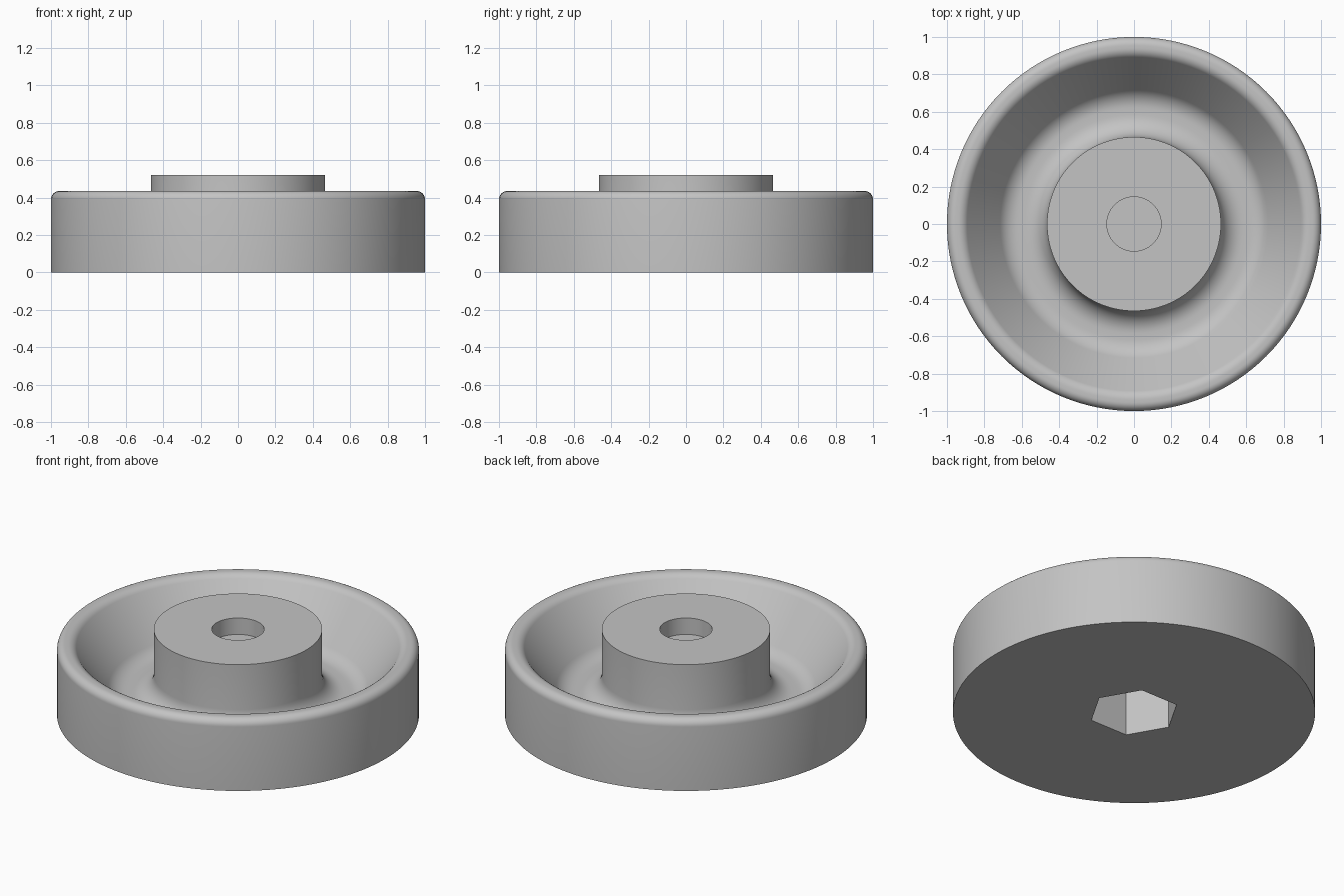
import bpy, bmesh
from math import radians, cos, sin
from mathutils import Vector

if "Cube" in bpy.data.objects:
    bpy.data.objects.remove(bpy.data.objects["Cube"])

# Single plain grey
grey = bpy.data.materials.new("plain_grey")
grey.use_nodes = True
colour = (0.55, 0.55, 0.55, 1)
grey.diffuse_color = colour
grey.node_tree.nodes["Principled BSDF"].inputs["Base Color"].default_value = colour


def arc(cx, cz, r, start, end, steps=8):
    angles = [radians(start + (end - start) * i / steps) for i in range(steps + 1)]
    return [(cx + r * cos(a), cz + r * sin(a)) for a in angles]


def lathe(name, profile, segments):
    """Revolve a closed-at-the-axis profile of (radius, height) points."""
    bm = bmesh.new()
    verts = [bm.verts.new((r, 0, z)) for r, z in profile]
    edges = [bm.edges.new(pair) for pair in zip(verts, verts[1:])]
    bmesh.ops.spin(bm, geom=verts + edges, cent=Vector(), axis=Vector((0, 0, 1)),
                   angle=radians(360), steps=segments, use_duplicate=False)
    bmesh.ops.remove_doubles(bm, verts=bm.verts, dist=1e-4)
    bmesh.ops.recalc_face_normals(bm, faces=bm.faces)
    mesh = bpy.data.meshes.new(name)
    bm.to_mesh(mesh)
    bm.free()
    mesh.materials.append(grey)
    obj = bpy.data.objects.new(name, mesh)
    bpy.context.collection.objects.link(obj)
    return obj


# Wheel: flat base, rounded rim, sloping dish, filleted hub and blind bore
profile = [(0, 0), (1, 0)]
profile += arc(0.955, 0.39, 0.045, 0, 90)            # outer rim
profile += arc(0.94, 0.375, 0.06, 90, 143)           # inner lip
profile += arc(0.62, 0.245, 0.12, -37, -90)          # dish floor
profile += arc(0.585, 0.245, 0.12, 270, 180, 10)     # hub fillet
profile += [(0.465, 0.52), (0.145, 0.52), (0.145, 0.42), (0, 0.42)]
wheel = lathe("wheel", profile, 128)

# Hexagonal nut pocket cut up from the base
cutter = lathe("nut_pocket_cutter", [(0, -0.1), (0.25, -0.1), (0.25, 0.4), (0, 0.4)], 6)
cutter.hide_render = True
cut = wheel.modifiers.new("nut_pocket", "BOOLEAN")
cut.operation = "DIFFERENCE"
cut.solver = "EXACT"
cut.object = cutter

bpy.ops.object.select_all(action="DESELECT")
wheel.select_set(True)
bpy.context.view_layer.objects.active = wheel
bpy.ops.object.modifier_apply(modifier=cut.name)
bpy.data.objects.remove(cutter)
bpy.ops.object.shade_smooth_by_angle(angle=radians(30))
